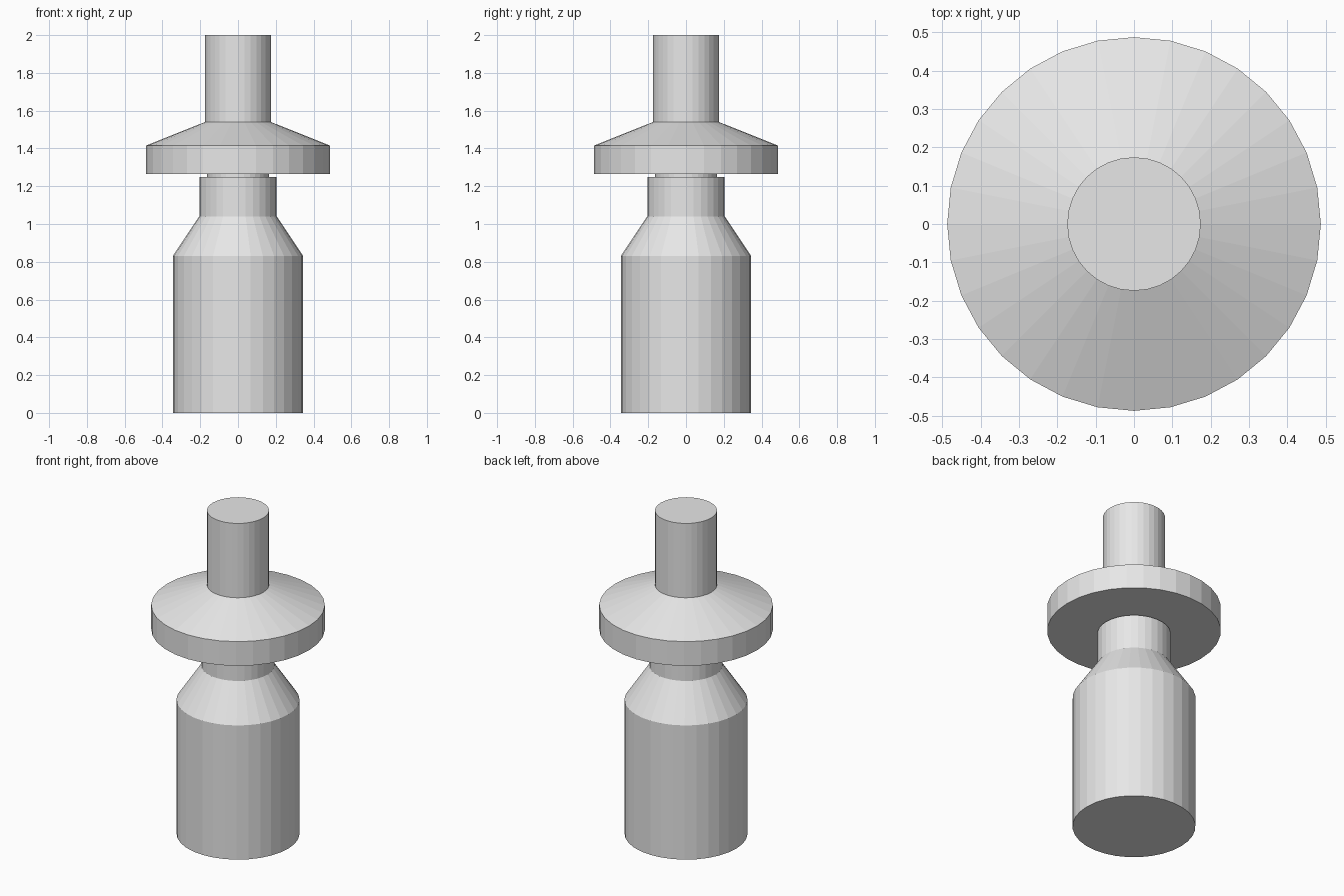
import bpy
import bmesh
from math import cos, sin, tau

SIDES = 32

cube = bpy.data.objects.get("Cube")
if cube:
    bpy.data.objects.remove(cube, do_unlink=True)

grey = bpy.data.materials.new("light_grey")
grey.use_nodes = True
grey.diffuse_color = (0.8, 0.8, 0.8, 1)
grey.node_tree.nodes["Principled BSDF"].inputs["Base Color"].default_value = (0.8, 0.8, 0.8, 1)


def lathe(name, profile):
    """Closed faceted solid turned round z from (radius, height) points, bottom to top."""
    bm = bmesh.new()
    rings = [[bm.verts.new((r * cos(tau * i / SIDES), r * sin(tau * i / SIDES), z))
              for i in range(SIDES)] for r, z in profile]
    for low, high in zip(rings, rings[1:]):
        for i in range(SIDES):
            j = (i + 1) % SIDES
            bm.faces.new((low[i], low[j], high[j], high[i]))
    bm.faces.new(rings[0][::-1])
    bm.faces.new(rings[-1])
    mesh = bpy.data.meshes.new(name)
    bm.to_mesh(mesh)
    bm.free()
    mesh.materials.append(grey)
    obj = bpy.data.objects.new(name, mesh)
    bpy.context.collection.objects.link(obj)
    return obj


# Bottle: straight body, sloped shoulder, short neck
lathe("bottle", [(0.345, 0), (0.345, 0.83), (0.205, 1.04), (0.205, 1.25)])

# Stopper: narrow plug, wide flange with sloped top, upright handle
lathe("stopper", [(0.163, 1.24), (0.163, 1.265), (0.487, 1.265), (0.487, 1.415),
                  (0.174, 1.54), (0.174, 2.0)])
